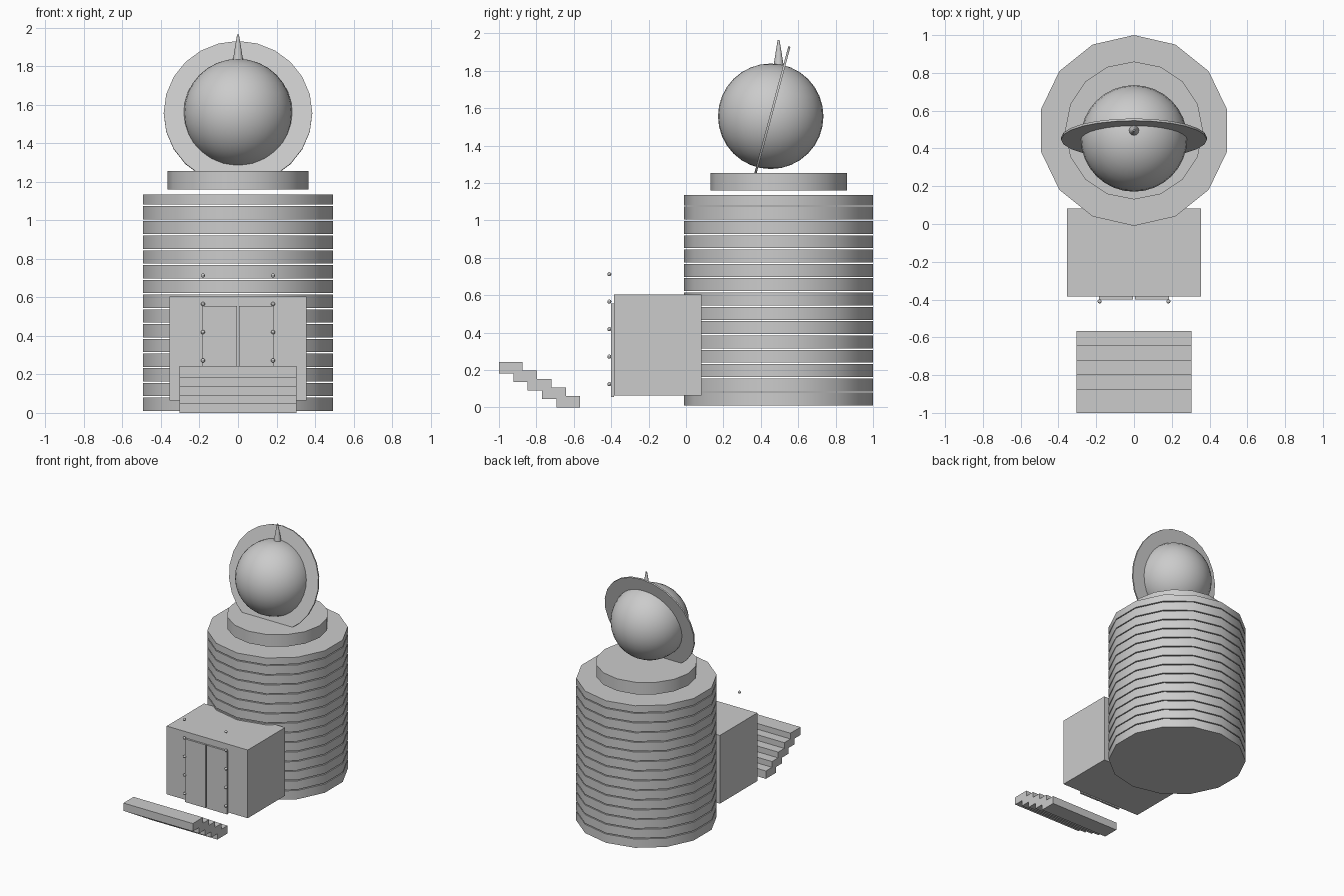
import bpy
import math

cube = bpy.data.objects.get("Cube")
if cube:
    bpy.data.objects.remove(cube, do_unlink=True)

grey = bpy.data.materials.new("plain_grey")
grey.use_nodes = True
COLOUR = (0.6, 0.6, 0.6, 1)
grey.diffuse_color = COLOUR
grey.node_tree.nodes["Principled BSDF"].inputs["Base Color"].default_value = COLOUR


def finish(name, smooth=False):
    ob = bpy.context.object
    ob.name = name
    ob.data.materials.append(grey)
    if smooth:
        bpy.ops.object.shade_smooth_by_angle(angle=math.radians(32))
    return ob


def box(name, x0, x1, y0, y1, z0, z1):
    centre = ((x0 + x1) / 2, (y0 + y1) / 2, (z0 + z1) / 2)
    bpy.ops.mesh.primitive_cube_add(size=1, location=centre)
    bpy.context.object.scale = (x1 - x0, y1 - y0, z1 - z0)
    bpy.ops.object.transform_apply(location=False, rotation=False, scale=True)
    return finish(name)


def drum(name, sides, radius, z0, z1, y):
    # a prism with a corner pointing to the back
    bpy.ops.mesh.primitive_cylinder_add(vertices=sides, radius=radius, depth=z1 - z0,
                                        location=(0, y, (z0 + z1) / 2))
    return finish(name, True)


def ball(name, radius, location, segments, rings):
    bpy.ops.mesh.primitive_uv_sphere_add(segments=segments, ring_count=rings,
                                         radius=radius, location=location)
    return finish(name, True)


# Tower of stacked rings with thin gaps; the top one is a little thinner
TOWER_Y = 0.495
RINGS = 15
PITCH = 0.0765
for i in range(RINGS):
    z = 0.01 + i * PITCH
    height = 0.054 if i == RINGS - 1 else 0.069
    drum(f"tower_ring_{i + 1}", 14, 0.505, z, z + height, TOWER_Y)

# Pedestal floating above the tower
drum("pedestal", 16, 0.365, 1.16, 1.255, TOWER_Y)

# Globe with a leaning disc and a spike
GLOBE = (0, 0.453, 1.557)
ball("globe", 0.282, GLOBE, 32, 16)
bpy.ops.mesh.primitive_cylinder_add(vertices=24, radius=0.386, depth=0.012, location=GLOBE,
                                    rotation=(math.radians(75), 0, 0))
finish("globe_disc", True)
bpy.ops.mesh.primitive_cone_add(vertices=12, radius1=0.027, radius2=0.005, depth=0.135,
                                location=(0, 0.495, 1.897))
finish("spike", True)

# Entrance block with double doors
box("entrance", -0.355, 0.355, -0.385, 0.083, 0.065, 0.605)
for side, name in ((1, "left"), (-1, "right")):
    inner, outer = side * 0.006, side * 0.184
    box(f"{name}_door", min(inner, outer), max(inner, outer), -0.4, -0.384, 0.055, 0.555)
    # column of studs beside each door, the highest one floating free
    for i in range(5):
        ball(f"{name}_stud_{i + 1}", 0.011, (side * 0.182, -0.41, 0.125 + i * 0.147), 10, 6)

# Stairs rising towards the front
for i in range(5):
    front = -1 + (4 - i) * 0.0768
    z = i * 0.0455
    box(f"step_{i + 1}", -0.304, 0.304, front, front + 0.127, z, z + 0.062)
